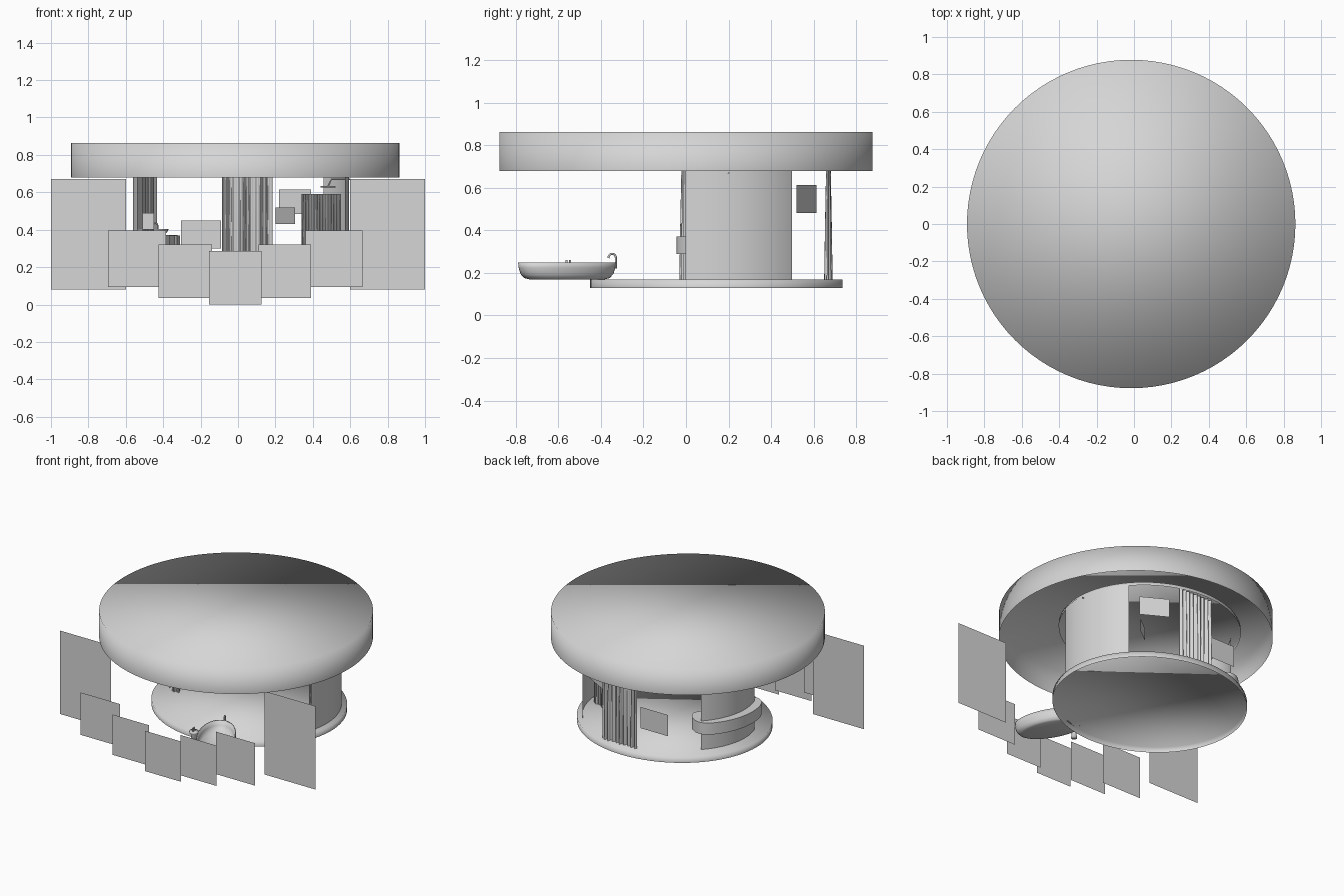
import bpy, bmesh, math
from mathutils import Vector

old = bpy.data.objects.get("Cube")
if old:
    bpy.data.objects.remove(old)

grey = bpy.data.materials.new("plain_grey")
grey.use_nodes = True
GREY = (0.67, 0.67, 0.67, 1)
grey.diffuse_color = GREY
grey.node_tree.nodes["Principled BSDF"].inputs["Base Color"].default_value = GREY
CX, CY = -0.012, 0.143   # centre of the floor
FLOOR, CEILING = 0.17, 0.69


def finish(name, bm, smooth=True):
    me = bpy.data.meshes.new(name)
    bm.to_mesh(me)
    bm.free()
    for p in me.polygons:
        p.use_smooth = smooth
    me.materials.append(grey)
    ob = bpy.data.objects.new(name, me)
    bpy.context.collection.objects.link(ob)
    return ob


def grid(name, rows, closed=False, bottom=False, top=False, smooth=True):
    """Skin a list of equally long point rows, with optional end caps."""
    bm = bmesh.new()
    vs = [[bm.verts.new(p) for p in row] for row in rows]
    n = len(rows[0])
    for a, b in zip(vs, vs[1:]):
        for i in range(n if closed else n - 1):
            j = (i + 1) % n
            bm.faces.new((a[i], a[j], b[j], b[i]))
    if bottom:
        bm.faces.new(vs[0][::-1])
    if top:
        bm.faces.new(vs[-1])
    return finish(name, bm, smooth)


def ring(x, y, z, a, b, turn=0.0, n=96):
    out = []
    for i in range(n):
        t = math.tau * i / n
        px, py = a * math.cos(t), b * math.sin(t)
        out.append((x + px * math.cos(turn) - py * math.sin(turn),
                    y + px * math.sin(turn) + py * math.cos(turn), z))
    return out


def arc(a, b, t0, t1, n=40):
    return [(CX + a * math.cos(t), CY + b * math.sin(t))
            for t in (math.radians(t0 + (t1 - t0) * i / n) for i in range(n + 1))]


def lift(points, z):
    return [(x, y, z) for x, y in points]


def panel(name, p0, p1, z0, z1):
    return grid(name, [lift((p0, p1), z0), lift((p0, p1), z1)], smooth=False)


def curtain(name, p0, p1, z0, z1, folds, depth):
    p0, p1 = Vector(p0), Vector(p1)
    side = (p1 - p0).orthogonal().normalized()
    rows = []
    for z, spread in ((z0, 1.0), ((z0 + z1) / 2, 0.8), (z1, 0.55)):
        row = []
        for i in range(folds * 8 + 1):
            f = i / (folds * 8)
            wave = math.sin(math.tau * folds * f) * (0.65 + 0.35 * math.sin(17 * f))
            row.append(p0.lerp(p1, f) + side * depth * spread * wave)
        rows.append(lift(row, z))
    return grid(name, rows)


def pipe(name, points, radius):
    cu = bpy.data.curves.new(name, "CURVE")
    cu.dimensions = "3D"
    cu.bevel_depth = radius
    cu.use_fill_caps = True
    sp = cu.splines.new("POLY")
    sp.points.add(len(points) - 1)
    for q, p in zip(sp.points, points):
        q.co = (*p, 1)
    cu.materials.append(grey)
    ob = bpy.data.objects.new(name, cu)
    bpy.context.collection.objects.link(ob)
    return ob


def tap(name, x, y, z, height, reach, turn, radius):
    """Upright pipe that bends over into a spout."""
    r = reach / 2
    pts = [(x, y, z)]
    for i in range(13):
        t = math.pi * i / 12
        d = r - r * math.cos(t)
        pts.append((x + d * math.cos(turn), y + d * math.sin(turn),
                    z + height - r + r * math.sin(t)))
    return pipe(name, pts, radius)


# Roof, ceiling and floor: shallow lids, open underneath, softly shaded over the edge
grid("roof", [ring(-0.015, 0, z, 0.878, 0.878) for z in (0.68, 0.863)], True, top=True)
grid("ceiling", [ring(CX, CY, z, 0.6, 0.56) for z in (0.682, 0.705)], True, top=True)
grid("floor", [ring(CX, CY, z, 0.643, 0.594) for z in (0.13, FLOOR)], True, top=True)

# Curved walls
for name, a, b, t0, t1 in (("right_wall", 0.605, 0.565, -15, 39),
                           ("left_wall", 0.55, 0.48, 140, 197)):
    pts = arc(a, b, t0, t1)
    grid(name, [lift(pts, FLOOR), lift(pts, CEILING)])

# Curved counter with rounded ends, wrapped around the left wall
outer, inner = [], []
mid = arc(0.51, 0.41, 133, 206, 60)
for i, (x, y) in enumerate(mid):
    f = 2 * i / 60 - 1
    out = Vector((x - CX, y - CY)).normalized() * 0.1 * max(0.02, math.sqrt(1 - f ** 8))
    outer.append((x + out.x, y + out.y))
    inner.append((x - out.x, y - out.y))
counter = grid("counter", [lift(outer + inner[::-1], z) for z in (0.29, 0.372)],
               True, True, True, smooth=False)
bpy.context.view_layer.objects.active = counter
counter.select_set(True)
bpy.ops.object.shade_smooth_by_angle(angle=math.radians(35))

# Basin and its tap on the counter
grid("basin", [ring(-0.46, 0.2, z, a, a * 1.3, n=32) for z, a in
               ((0.37, 0.05), (0.385, 0.08), (0.405, 0.09), (0.4, 0.08), (0.38, 0.05))],
     True, True, True)
tap("basin_tap", -0.43, 0.2, 0.37, 0.065, 0.025, math.pi, 0.004)

# Hanging curtains and towels
curtain("back_curtain", (-0.085, 0.67), (0.185, 0.67), FLOOR, CEILING, 9, 0.02)
curtain("left_curtain", (-0.51, -0.01), (-0.45, -0.01), FLOOR, CEILING, 4, 0.022)
curtain("right_curtain", (0.34, 0.32), (0.55, 0.24), FLOOR, 0.59, 14, 0.02)
curtain("small_towel", (-0.37, 0.08), (-0.31, 0.08), 0.27, 0.37, 4, 0.01)
panel("hand_towel", (-0.51, -0.033), (-0.45, -0.033), 0.4, 0.49)

# Shower rails beside the right wall
pipe("shower_rail", [(0.6, 0.2, 0.67), (0.5, 0.2, 0.67), (0.48, 0.2, 0.63)], 0.004)
pipe("shower_head", [(0.44, 0.2, 0.63), (0.52, 0.2, 0.63)], 0.004)

# Flat screens in an arc before the room
screens = ((-1.0, -0.6, 0.08, 0.67, -0.56), (-0.695, -0.385, 0.095, 0.395, -0.77),
           (-0.425, -0.14, 0.035, 0.32, -0.795), (-0.155, 0.125, 0, 0.285, -0.817),
           (0.11, 0.39, 0.035, 0.32, -0.8), (0.36, 0.665, 0.095, 0.395, -0.76),
           (0.6, 1.0, 0.08, 0.67, -0.56))
for i, (x0, x1, z0, z1, y) in enumerate(screens):
    panel(f"front_screen_{i + 1}", (x0, y), (x1, y), z0, z1)

# Small pictures inside the room
panel("back_picture", (-0.305, 0.635), (-0.09, 0.635), 0.3, 0.45)
panel("corner_picture", (0.22, 0.615), (0.39, 0.52), 0.483, 0.615)
panel("inner_picture", (0.2, 0.35), (0.305, 0.43), 0.43, 0.52)

# Oval bathtub standing in front of the floor
TURN = math.radians(117)
tub = ((0.17, 0.77), (0.176, 0.87), (0.195, 0.95), (0.225, 0.99), (0.25, 1.0),
       (0.25, 0.95), (0.22, 0.92), (0.19, 0.8))
grid("bathtub", [ring(0.22, -0.56, z, 0.25 * s, 0.125 * s, TURN, 48) for z, s in tub],
     True, True, True)
tap("bath_tap", 0.13, -0.33, 0.22, 0.07, 0.04, math.radians(-63), 0.005)

# Little stool with two bottles by the tub
grid("stool", [ring(0.04, -0.55, z, r, r, n=24) for z, r in
               ((0.17, 0.02), (0.2, 0.015), (0.225, 0.03), (0.235, 0.03))], True, True, True)
for name, y in (("bottle_a", -0.562), ("bottle_b", -0.545)):
    pipe(name, [(0.04, y, 0.23), (0.04, y, 0.26)], 0.005)
